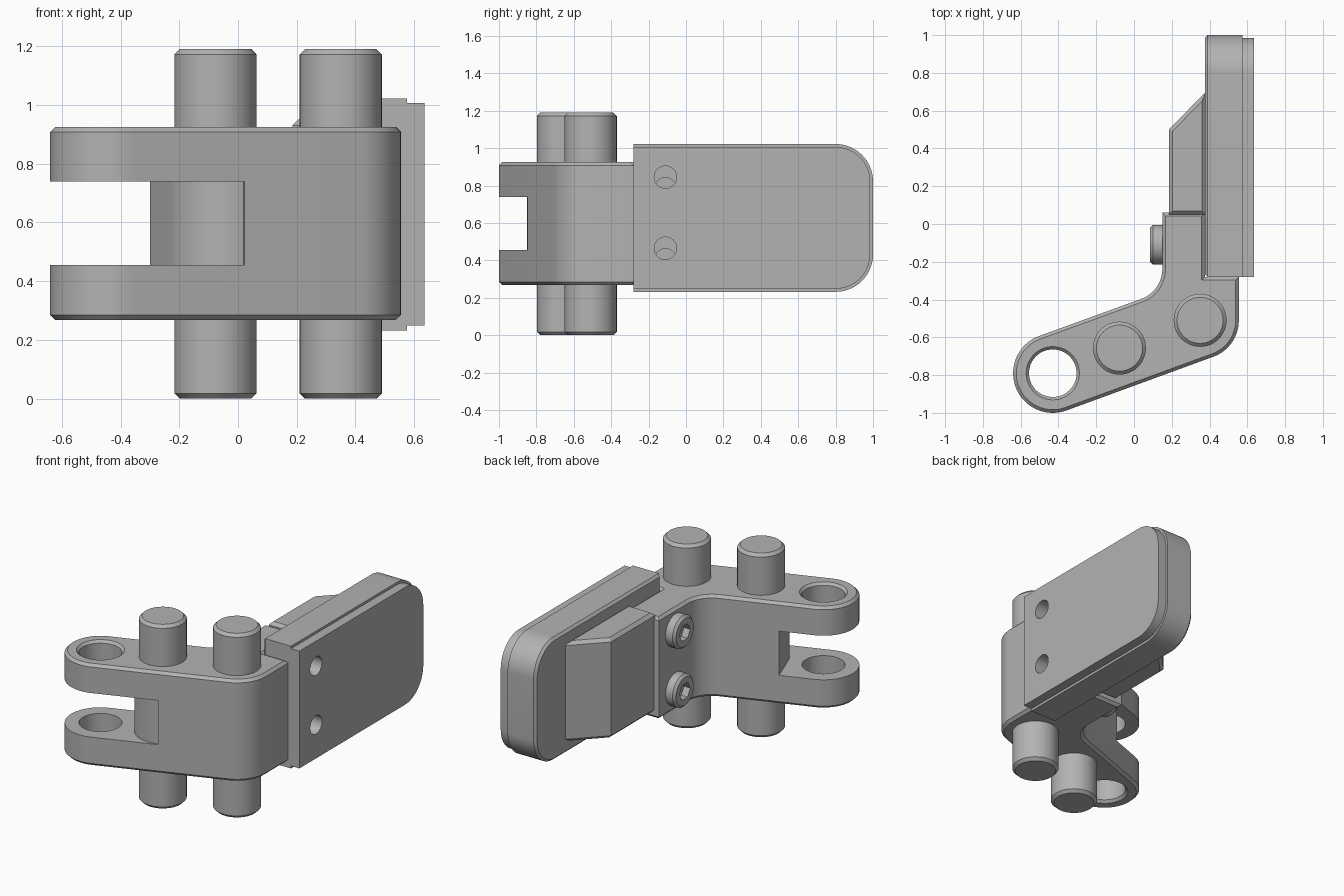
import bpy, bmesh
from math import cos, sin, radians, pi

cube = bpy.data.objects.get("Cube")
if cube:
    bpy.data.objects.remove(cube)

grey = bpy.data.materials.new("satin_grey")
grey.use_nodes = True
grey.diffuse_color = (0.45, 0.45, 0.45, 1)
grey.node_tree.nodes["Principled BSDF"].inputs["Base Color"].default_value = (0.45, 0.45, 0.45, 1)


def arc(cx, cy, r, a0, a1, n=16):
    angles = [radians(a0 + (a1 - a0) * i / n) for i in range(n + 1)]
    return [(cx + r * cos(a), cy + r * sin(a)) for a in angles]


def place(u, v, w, axis):
    """Profile (u, v) and depth w, swept along z or x."""
    return (u, v, w) if axis == "z" else (w, u, v)


def loft(name, rings, axis):
    """Join (profile, depth) rings into a closed solid."""
    bm = bmesh.new()
    loops = [[bm.verts.new(place(u, v, w, axis)) for u, v in prof] for prof, w in rings]
    n = len(loops[0])
    for a, b in zip(loops, loops[1:]):
        for i in range(n):
            j = (i + 1) % n
            bm.faces.new((a[i], a[j], b[j], b[i]))
    caps = [bm.faces.new(loops[0]), bm.faces.new(loops[-1])]
    bmesh.ops.recalc_face_normals(bm, faces=bm.faces)
    return bm, caps


def finish(name, bm):
    mesh = bpy.data.meshes.new(name)
    bm.to_mesh(mesh)
    bm.free()
    mesh.materials.append(grey)
    ob = bpy.data.objects.new(name, mesh)
    bpy.context.collection.objects.link(ob)
    return ob


def prism(name, profile, lo, hi, axis="z", low_bevel=0, high_bevel=0):
    bm, caps = loft(name, [(profile, lo), (profile, hi)], axis)
    for cap, size in zip(caps, (low_bevel, high_bevel)):
        if size:
            bmesh.ops.bevel(bm, geom=list(cap.edges), offset=size, segments=1,
                            affect="EDGES", profile=0.5)
    return finish(name, bm)


def turned(name, u, v, steps, axis="z", sides=48):
    """Round part from (radius, depth) steps."""
    rings = [(arc(u, v, r, 0, 360 - 360 / sides, sides - 1), w) for r, w in steps]
    return finish(name, loft(name, rings, axis)[0])


def cut(ob, cutter):
    cutter.hide_render = True
    mod = ob.modifiers.new("cut", "BOOLEAN")
    mod.operation = "DIFFERENCE"
    mod.solver = "EXACT"
    mod.object = cutter
    bpy.context.view_layer.objects.active = ob
    bpy.ops.object.modifier_apply(modifier=mod.name)
    bpy.data.objects.remove(cutter)


parts = []
TILT = 20
EYE = (-0.43, -0.79)
LOW, HIGH = 0.268, 0.925

# Bent arm
outline = (arc(*EYE, 0.21, 90 + TILT, 270 + TILT, 32)
           + arc(0.35, -0.51, 0.205, TILT - 90, 0)
           + [(0.555, -0.28), (0.375, -0.28), (0.375, 0.06), (0.15, 0.06)]
           + arc(-0.02, -0.237, 0.17, 0, TILT - 90))
arm = prism("bent_arm", outline, LOW, HIGH, "z", 0.017, 0.017)

# Fork slot with a rounded inner end, square to the tilted arm
c, s = cos(radians(TILT)), sin(radians(TILT))
corner = (-0.16, -0.905)


def along(a, b):
    return corner[0] + a * c - b * s, corner[1] + a * s + b * c


fillet = [along(a, b) for a, b in arc(0.19, 0.19, 0.19, 180, 270)]
slot = [along(0, 0.6)] + fillet + [along(0.19, -0.3), along(-0.8, -0.3), along(-0.8, 0.6)]
cut(arm, prism("slot_cutter", slot, 0.455, 0.74))

# Countersunk eye through both fork cheeks
cut(arm, turned("eye_cutter", *EYE, [(0.16, LOW - 0.02), (0.126, LOW + 0.016),
                                     (0.126, HIGH - 0.016), (0.16, HIGH + 0.02)]))
parts.append(arm)

# Two vertical pins
for name, x, y in (("middle_pin", -0.077, -0.657), ("corner_pin", 0.35, -0.51)):
    parts.append(turned(name, x, y, [(0.122, 0), (0.14, 0.018), (0.14, 1.172), (0.122, 1.19)]))


# Pad made of a backing plate and a thinner facing
def pad_outline(end, bottom, top, r):
    return ([(-0.28, bottom)] + arc(end - r, bottom + r, r, -90, 0)
            + arc(end - r, top - r, r, 0, 90) + [(-0.28, top)])


backing = prism("backing_plate", pad_outline(1.0, 0.232, 1.022, 0.2), 0.375, 0.575, "x", 0.015)
facing = prism("pad_facing", pad_outline(0.985, 0.248, 1.006, 0.185), 0.575, 0.635, "x")
SCREW_Y = -0.11
for z in (0.465, 0.845):
    for plate in (backing, facing):
        cut(plate, turned("hole_cutter", SCREW_Y, z, [(0.06, 0.42), (0.06, 0.7)], "x", 32))
parts += [backing, facing]

# Wedge block behind the pad
wedge = [(0.38, 0.05), (0.38, 0.7), (0.185, 0.5), (0.185, 0.05)]
parts.append(prism("wedge_block", wedge, 0.305, 0.95, "z", 0.02, 0.02))

# Socket head screws
for name, z in (("lower_screw", 0.405), ("upper_screw", 0.785)):
    screw = turned(name, SCREW_Y, z, [(0.09, 0.085), (0.105, 0.1), (0.105, 0.16),
                                      (0.06, 0.16), (0.06, 0.5)], "x")
    cut(screw, turned("socket_cutter", SCREW_Y, z, [(0.055, 0.05), (0.055, 0.13)], "x", 6))
    parts.append(screw)

# Smooth round walls, keep edges crisp
bpy.ops.object.select_all(action="DESELECT")
for ob in parts:
    ob.select_set(True)
bpy.context.view_layer.objects.active = arm
bpy.ops.object.shade_smooth_by_angle(angle=pi / 6)
